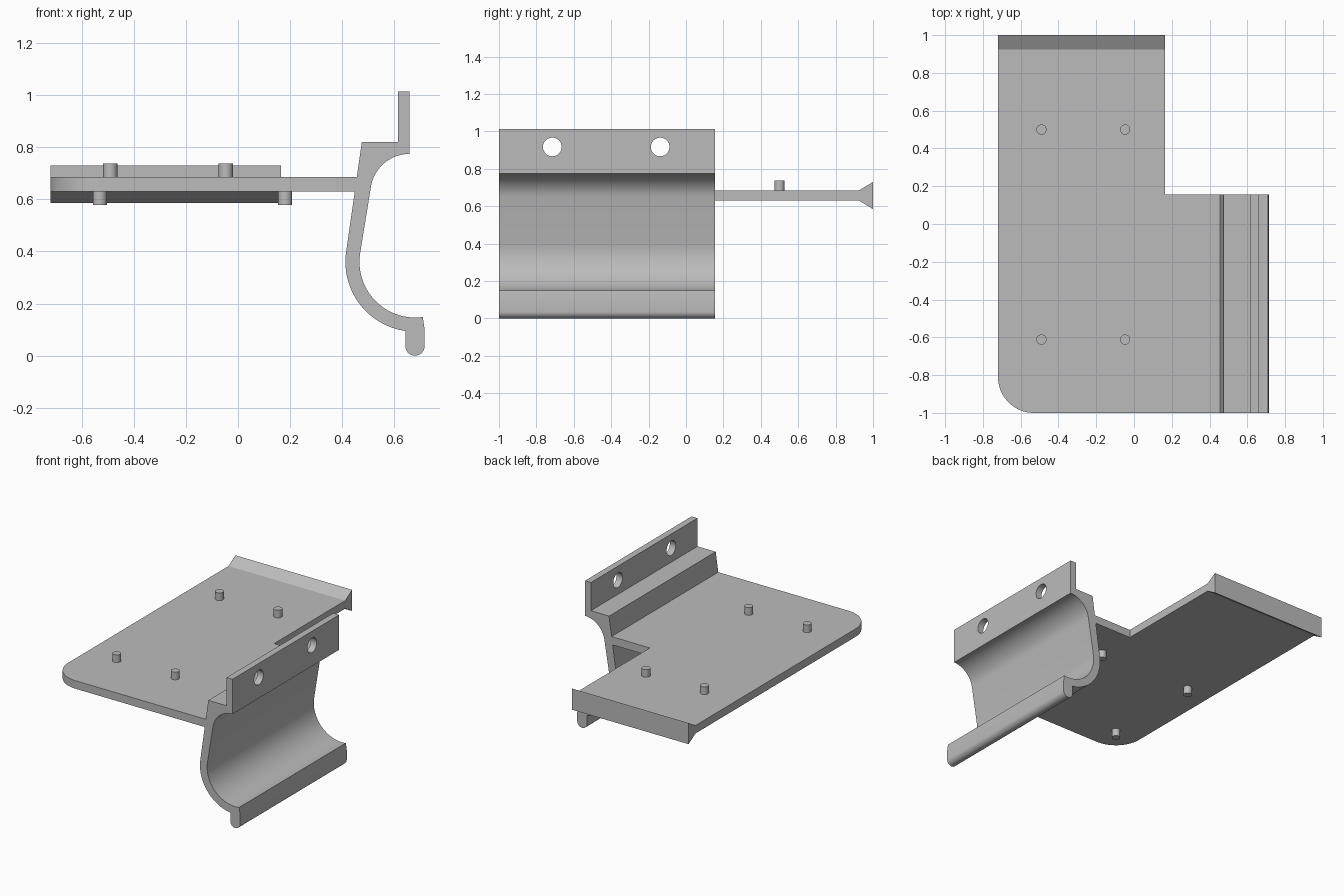
import bpy
import math
from mathutils import Vector

cube = bpy.data.objects.get("Cube")
if cube:
    bpy.data.objects.remove(cube)

GREY = bpy.data.materials.new("light_grey_plastic")
GREY.use_nodes = True
COLOUR = (0.5, 0.5, 0.5, 1)
GREY.diffuse_color = COLOUR
GREY.node_tree.nodes["Principled BSDF"].inputs["Base Color"].default_value = COLOUR

FRONT, BACK, CLIP_BACK = -1.0, 1.0, 0.155
LEFT_EDGE, TONGUE_EDGE = -0.72, 0.165
PLATE_LOW, PLATE_TOP = 0.63, 0.685


def arc(cx, cy, r, start, end, steps):
    """Points on an arc, angles in degrees."""
    angles = [math.radians(start + (end - start) * i / steps) for i in range(steps + 1)]
    return [(cx + r * math.cos(a), cy + r * math.sin(a)) for a in angles]


def smooth(obj):
    bpy.ops.object.select_all(action="DESELECT")
    obj.select_set(True)
    bpy.context.view_layer.objects.active = obj
    bpy.ops.object.shade_smooth_by_angle(angle=math.radians(25))


def prism(name, outline, place, low, high):
    """Extrude an outline; place(u, v, depth) gives the 3D point."""
    n = len(outline)
    verts = [Vector(place(u, v, d)) for d in (low, high) for u, v in outline]
    faces = [list(range(n))[::-1], list(range(n, 2 * n))]
    faces += [[i, (i + 1) % n, n + (i + 1) % n, n + i] for i in range(n)]
    mesh = bpy.data.meshes.new(name)
    mesh.from_pydata(verts, [], faces)
    mesh.materials.append(GREY)
    obj = bpy.data.objects.new(name, mesh)
    bpy.context.collection.objects.link(obj)
    bpy.context.view_layer.objects.active = obj
    obj.select_set(True)
    bpy.ops.object.mode_set(mode="EDIT")
    bpy.ops.mesh.select_all(action="SELECT")
    bpy.ops.mesh.normals_make_consistent(inside=False)
    bpy.ops.object.mode_set(mode="OBJECT")
    smooth(obj)
    return obj


def cylinder(name, radius, location, depth, rotation=(0, 0, 0)):
    bpy.ops.mesh.primitive_cylinder_add(vertices=32, radius=radius, depth=depth,
                                        location=location, rotation=rotation)
    obj = bpy.context.object
    obj.name = name
    obj.data.materials.append(GREY)
    smooth(obj)
    return obj


# L-shaped plate with one rounded front corner
corner = 0.19
outline = arc(LEFT_EDGE + corner, FRONT + corner, corner, 180, 270, 16)
outline += [(0.46, FRONT), (0.46, CLIP_BACK), (TONGUE_EDGE, CLIP_BACK),
            (TONGUE_EDGE, 0.925), (LEFT_EDGE, 0.925)]
prism("base_plate", outline, lambda x, y, z: (x, y, z), PLATE_LOW, PLATE_TOP)

# Flared lip along the back edge
lip = [(0.925, PLATE_LOW), (BACK, 0.585), (BACK, 0.73), (0.925, PLATE_TOP)]
prism("back_lip", lip, lambda y, z, x: (x, y, z), LEFT_EDGE, TONGUE_EDGE)

# Hook clip: upright flange, fillet, slanted wall, curved hook, rounded bead
profile = [(0.475, 0.82), (0.613, 0.82), (0.613, 1.013), (0.658, 1.013)]
profile += arc(0.658, 0.624, 0.15, 90, 172, 16)
profile += arc(0.68, 0.36, 0.214, 172, 275, 24)
profile += [(0.709, 0.149), (0.716, 0.1)]
profile += arc(0.679, 0.037, 0.037, 0, -180, 16)
profile += arc(0.68, 0.36, 0.268, 262, 172, 24)
clip = prism("hook_clip", profile, lambda x, z, y: (x, y, z), FRONT, CLIP_BACK)

# Screw holes through the upright flange
for i, y in enumerate((-0.715, -0.138)):
    cutter = cylinder(f"screw_hole_cutter_{i + 1}", 0.05, (0.635, y, 0.917), 0.2,
                      (0, math.pi / 2, 0))
    cutter.hide_render = True
    cut = clip.modifiers.new("screw_hole", "BOOLEAN")
    cut.operation = "DIFFERENCE"
    cut.solver = "EXACT"
    cut.object = cutter
    bpy.context.view_layer.objects.active = clip
    bpy.ops.object.modifier_apply(modifier=cut.name)
    bpy.data.objects.remove(cutter)
smooth(clip)

# Locating pegs above and below the plate
for side, xs, ys, low, high in (
        ("top", (-0.49, -0.047), (0.5, -0.612), PLATE_LOW + 0.02, 0.737),
        ("bottom", (-0.53, 0.181), (-0.1, -0.81), 0.577, PLATE_TOP - 0.02)):
    for x in xs:
        for y in ys:
            cylinder(f"{side}_peg", 0.027, (x, y, (low + high) / 2), high - low)
